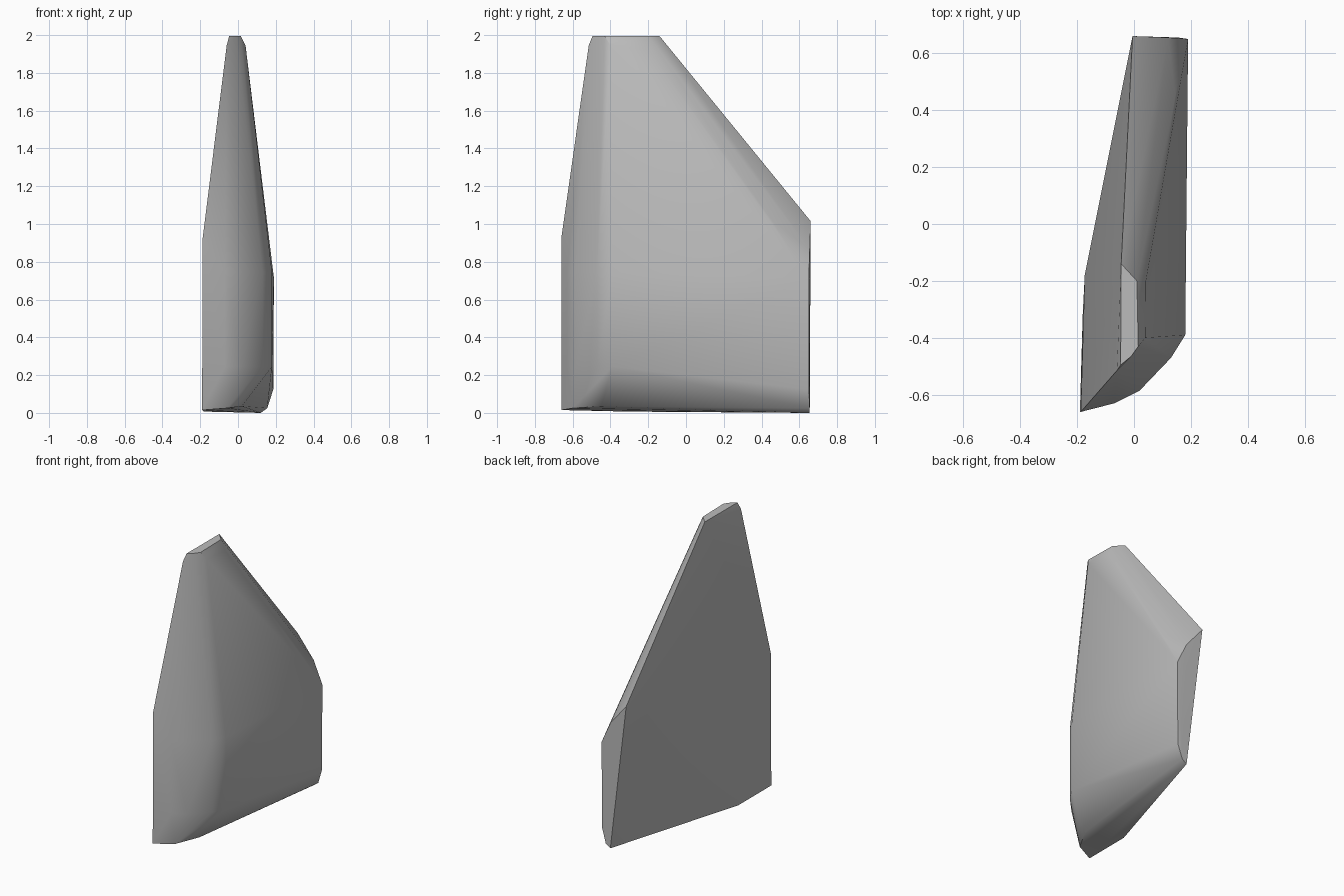
import bpy
import bmesh
import math

cube = bpy.data.objects.get("Cube")
if cube:
    bpy.data.objects.remove(cube, do_unlink=True)

# Plain grey stone
stone = bpy.data.materials.new("stone_grey")
stone.use_nodes = True
colour = (0.5, 0.5, 0.5, 1)
stone.diffuse_color = colour
stone.node_tree.nodes["Principled BSDF"].inputs["Base Color"].default_value = colour

# Narrow flat top and the small chamfer below it
top = [(-.047, -.495, 2), (-.01, -.465, 2), (.015, -.43, 2),
       (.01, -.2, 2), (-.045, -.14, 2)]
chamfer = [(-.06, -.515, 1.95), (.04, -.4, 1.95), (.042, -.2, 1.93)]

# Rounded front, repeated at two heights, with its sharp leading edge
front_curve = [(-.07, -.63), (.02, -.585), (.13, -.47), (.18, -.39)]
front = [(x, y, z) for z in (.25, .75) for x, y in front_curve]
front += [(-.187, -.66, .93), (-.19, -.66, .02)]

# Upright back face and the sloping edge above it
back = [(-.005, .66, 1.02), (.12, .655, .87), (.19, .65, .72),
        (.187, .65, .13), (.155, .655, .03), (.12, .655, .005)]
slope = [(.145, .45, 1.03)]

# Underside rim and the shallow ridge on the right-hand flank
base = [(-.06, -.6, .03), (.02, -.45, .04), (.04, -.3, .045),
        (-.18, -.315, .012), (-.173, -.18, .65)]

# One convex slab wrapped around the profiles
bm = bmesh.new()
for point in top + chamfer + front + back + slope + base:
    bm.verts.new(point)
hull = bmesh.ops.convex_hull(bm, input=bm.verts[:])
spare = {e for e in hull["geom_interior"] + hull["geom_unused"]
         if isinstance(e, bmesh.types.BMVert)}
bmesh.ops.delete(bm, geom=list(spare), context="VERTS")
bmesh.ops.recalc_face_normals(bm, faces=bm.faces[:])

# Stand it on the ground
low = min(v.co.z for v in bm.verts)
bmesh.ops.translate(bm, verts=bm.verts[:], vec=(0, 0, -low))

mesh = bpy.data.meshes.new("stone_slab")
bm.to_mesh(mesh)
bm.free()
mesh.materials.append(stone)
slab = bpy.data.objects.new("stone_slab", mesh)
bpy.context.collection.objects.link(slab)

bpy.ops.object.select_all(action="DESELECT")
slab.select_set(True)
bpy.context.view_layer.objects.active = slab
bpy.ops.object.shade_smooth_by_angle(angle=math.radians(38))
